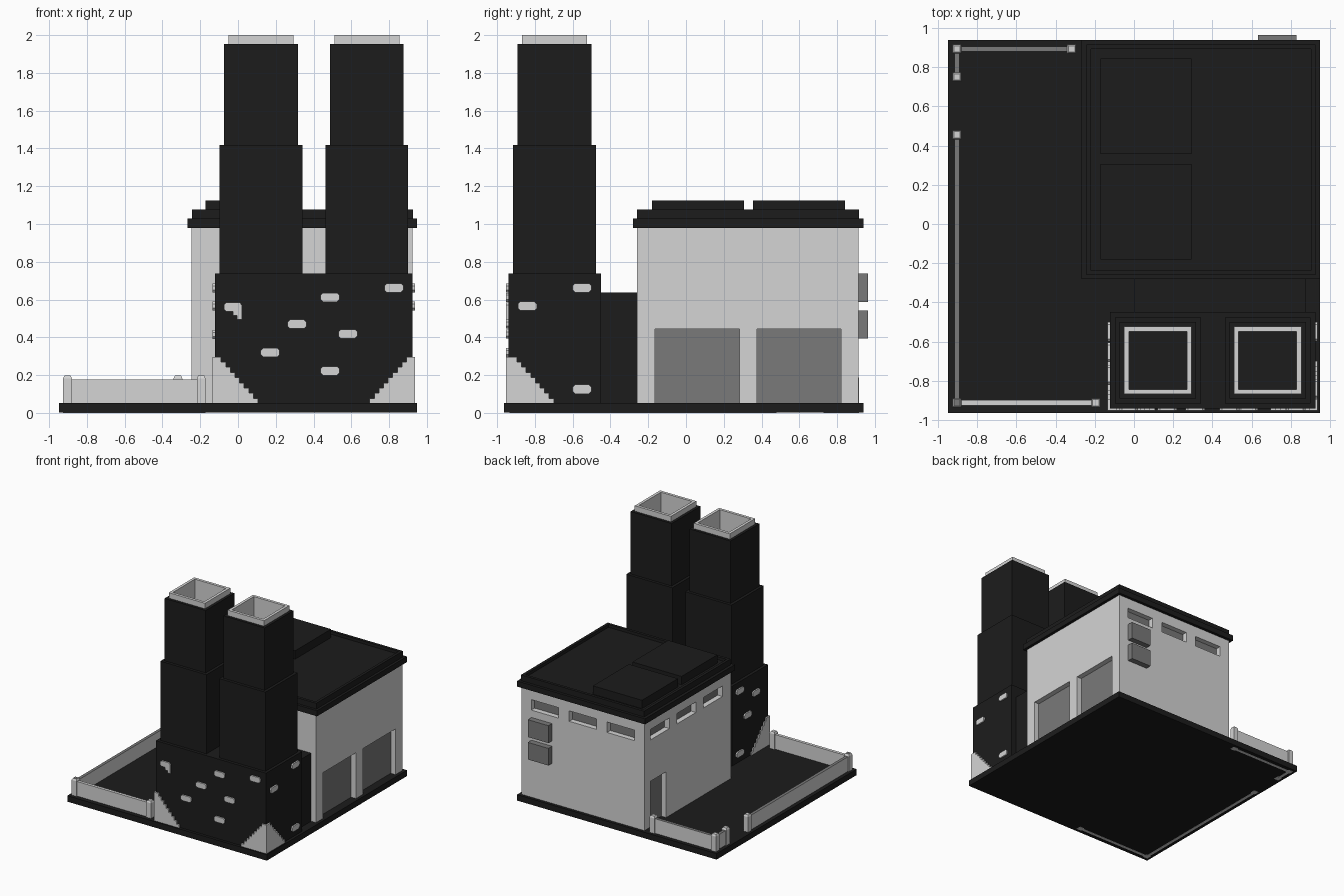
import bpy, bmesh
from mathutils import Vector

if "Cube" in bpy.data.objects:
    bpy.data.objects.remove(bpy.data.objects["Cube"])


def mat(name, v):
    m = bpy.data.materials.new(name)
    m.diffuse_color = (v, v, v, 1)
    m.use_nodes = True
    m.node_tree.nodes["Principled BSDF"].inputs["Base Color"].default_value = m.diffuse_color
    return m


DARK = mat("charcoal", 0.0115)
LIGHT = mat("light grey", 0.66)
MID = mat("mid grey", 0.192)


def finish(bm, name, *mats):
    bmesh.ops.recalc_face_normals(bm, faces=bm.faces)
    me = bpy.data.meshes.new(name)
    bm.to_mesh(me)
    bm.free()
    for m in mats:
        me.materials.append(m)
    ob = bpy.data.objects.new(name, me)
    bpy.context.collection.objects.link(ob)
    return ob


def add_box(bm, x, y, z):
    vs = bmesh.ops.create_cube(bm, size=1)["verts"]
    for v in vs:
        v.co = Vector([(a + b) / 2 + c * (b - a) for (a, b), c in zip((x, y, z), v.co)])
    return vs


def box(name, m, x, y, z, top=None):
    """Box from ranges; an optional second material goes on the upward face."""
    bm = bmesh.new()
    add_box(bm, x, y, z)
    bm.normal_update()
    if top:
        for f in bm.faces:
            f.material_index = int(f.normal.z > 0.9)
    return finish(bm, name, m, top or m)


def pit_box(name, m, x, y, z, rim, depth, floor=None):
    """Box whose top is hollowed out, leaving a rim."""
    bm = bmesh.new()
    add_box(bm, x, y, z)
    bm.normal_update()
    top = max(bm.faces, key=lambda f: f.calc_center_median().z)
    bmesh.ops.inset_region(bm, faces=[top], thickness=rim, use_even_offset=True)
    inner = bmesh.ops.extrude_face_region(bm, geom=[top])["geom"]
    for e in inner:
        if isinstance(e, bmesh.types.BMVert):
            e.co.z -= depth
        elif isinstance(e, bmesh.types.BMFace):
            e.material_index = 1
    if top.is_valid:
        bmesh.ops.delete(bm, geom=[top], context='FACES_ONLY')
    return finish(bm, name, m, floor or m)


def plate(name, m, outline, place, offset):
    """Flat outline given in wall coordinates, extruded outwards by offset."""
    bm = bmesh.new()
    f = bm.faces.new([bm.verts.new(place(u, w)) for u, w in outline])
    ext = bmesh.ops.extrude_face_region(bm, geom=[f])["geom"]
    for v in ext:
        if isinstance(v, bmesh.types.BMVert):
            v.co += Vector(offset)
    return finish(bm, name, m)


# Ground slab
box("base_slab", DARK, (-0.948, 0.948), (-0.963, 0.939), (0.001, 0.052))

# Main hall with cut doors and windows
hall = box("hall_walls", LIGHT, (-0.245, 0.923), (-0.26, 0.914), (0.03, 0.99))
cut = bmesh.new()
D = 0.05
for i, (y0, y1) in enumerate(((-0.163, 0.282), (0.377, 0.82))):
    add_box(cut, (0.923 - D, 1.0), (y0, y1), (0.04, 0.445))
    box(f"garage_door_{i}", MID, (0.90 - D, 0.928 - D), (y0, y1), (0.04, 0.445))
add_box(cut, (-0.3, -0.245 + D), (0.62, 0.83), (0.04, 0.445))
box("side_door", MID, (-0.25 + D, -0.225 + D), (0.62, 0.83), (0.04, 0.445))
for i in (-1, 0, 1):
    xr = (0.34 + 0.36 * i - 0.13, 0.34 + 0.36 * i + 0.13)
    yr = (0.345 + 0.36 * i - 0.13, 0.345 + 0.36 * i + 0.13)
    zr = (0.80, 0.89)
    add_box(cut, xr, (0.914 - D, 1.0), zr)
    box(f"back_window_{i + 1}", MID, xr, (0.89 - D, 0.919 - D), zr)
    add_box(cut, (-0.3, -0.245 + D), yr, zr)
    box(f"left_window_{i + 1}", MID, (-0.25 + D, -0.225 + D), yr, zr)
cutter = finish(cut, "opening_cutter", LIGHT)
cutter.hide_render = True
mod = hall.modifiers.new("openings", 'BOOLEAN')
mod.operation, mod.solver, mod.object = 'DIFFERENCE', 'EXACT', cutter
bpy.context.view_layer.objects.active = hall
bpy.ops.object.modifier_apply(modifier=mod.name)
bpy.data.objects.remove(cutter)

# Roof: eave slab, parapet and two raised boxes
box("roof_eave", DARK, (-0.268, 0.948), (-0.281, 0.939), (0.98, 1.028))
pit_box("roof_parapet", DARK, (-0.243, 0.926), (-0.26, 0.916), (1.028, 1.078), 0.024, 0.025)
for i, yr in enumerate(((-0.18, 0.307), (0.356, 0.843))):
    box(f"roof_box_{i}", DARK, (-0.172, 0.294), yr, (1.04, 1.125))

# Cooling units on the back wall
for i, zr in enumerate(((0.395, 0.542), (0.588, 0.737))):
    box(f"cooling_unit_{i}", MID, (0.633, 0.829), (0.905, 0.963), zr)

# Chimney plinth and link to the hall
X0, X1, Y0, T = -0.122, 0.925, -0.94, 0.012
box("chimney_plinth", DARK, (X0, X1), (Y0, -0.45), (0.04, 0.737))
box("link_block", DARK, (0.0, 0.877), (-0.46, -0.25), (0.04, 0.637))

# Stepped twin chimneys with light liners
for i, cx in enumerate((0.122, 0.682)):
    cy = -0.696

    def span(h):
        return (cx - h, cx + h), (cy - h, cy + h)
    box(f"chimney_lower_{i}", DARK, *span(0.219), (0.72, 1.417))
    pit_box(f"chimney_upper_{i}", DARK, *span(0.195), (1.415, 1.953), 0.024, 0.5)
    pit_box(f"chimney_liner_{i}", LIGHT, *span(0.172), (1.5, 2.0), 0.024, 0.4, DARK)

# Exposed bricks and crumbling corners on the plinth
WALLS = {
    "front": (lambda u, w: (u, Y0, w), (0, -T, 0)),
    "left": (lambda u, w: (X0, u, w), (-T, 0, 0)),
    "right": (lambda u, w: (X1, u, w), (T, 0, 0)),
}
BRICKS = {
    "front": [(0.487, 0.612), (0.825, 0.662), (0.312, 0.47), (0.582, 0.418),
              (0.17, 0.32), (0.487, 0.222)],
    "right": [(-0.84, 0.565), (-0.55, 0.662), (-0.55, 0.125)],
    "left": [(-0.55, 0.662), (-0.77, 0.565), (-0.655, 0.415), (-0.55, 0.125)],
}
C = 0.013
for side, spots in BRICKS.items():
    for i, (u, w) in enumerate(spots):
        a, b = 0.05, 0.024
        ring = [(a, b - C), (a - C, b), (C - a, b), (-a, b - C),
                (-a, C - b), (C - a, -b), (a - C, -b), (a, C - b)]
        plate(f"{side}_brick_{i}", LIGHT, [(u + p, w + q) for p, q in ring], *WALLS[side])
plate("front_broken_brick", LIGHT,
      [(-0.062, 0.585), (0.008, 0.585), (0.02, 0.572), (0.02, 0.495), (-0.005, 0.495),
       (-0.005, 0.515), (-0.027, 0.515), (-0.027, 0.537), (-0.062, 0.537),
       (-0.075, 0.549), (-0.075, 0.572)], *WALLS["front"])


def corner(name, side, u0, sign):
    pts, n = [(u0, 0.045), (u0, 0.297)], 9
    for i in range(n):
        u = u0 + sign * (0.045 + 0.195 * i / (n - 1))
        pts += [(u, 0.297 - i * 0.0275), (u, 0.297 - (i + 1) * 0.0275)]
    pts[-1] = (pts[-1][0], 0.045)
    plate(name, LIGHT, pts, *WALLS[side])


corner("front_left_patch", "front", X0 - T, 1)
corner("front_right_patch", "front", X1 + T, -1)
corner("left_patch", "left", Y0, 1)
corner("right_patch", "right", Y0, 1)

# Yard fence: wall panels and capped posts, footed through the slab
FX, FB, FF, H = -0.903, 0.893, -0.912, 0.013
FZ = (0.0, 0.177)
box("fence_back", LIGHT, (FX, -0.318), (FB - H, FB + H), FZ, MID)
box("fence_left_short", LIGHT, (FX - H, FX + H), (0.75, FB - H), FZ, MID)
box("fence_left_long", LIGHT, (FX - H, FX + H), (FF + H, 0.455), FZ, MID)
box("fence_front", LIGHT, (FX, -0.197), (FF - H, FF + H), FZ)
for i, (x, y) in enumerate(((FX, FB), (-0.318, FB), (FX, 0.75), (FX, 0.455),
                            (FX, FF), (-0.195, FF))):
    bm = bmesh.new()
    p = 0.023
    add_box(bm, (x - p, x + p), (y - p, y + p), (0.0, 0.183))
    bm.normal_update()
    top = max(bm.faces, key=lambda f: f.calc_center_median().z)
    bmesh.ops.inset_region(bm, faces=[top], thickness=0.007, use_even_offset=True)
    for v in top.verts:
        v.co.z = 0.198
    top.material_index = int(i == 4)
    finish(bm, f"fence_post_{i}", LIGHT, MID)
